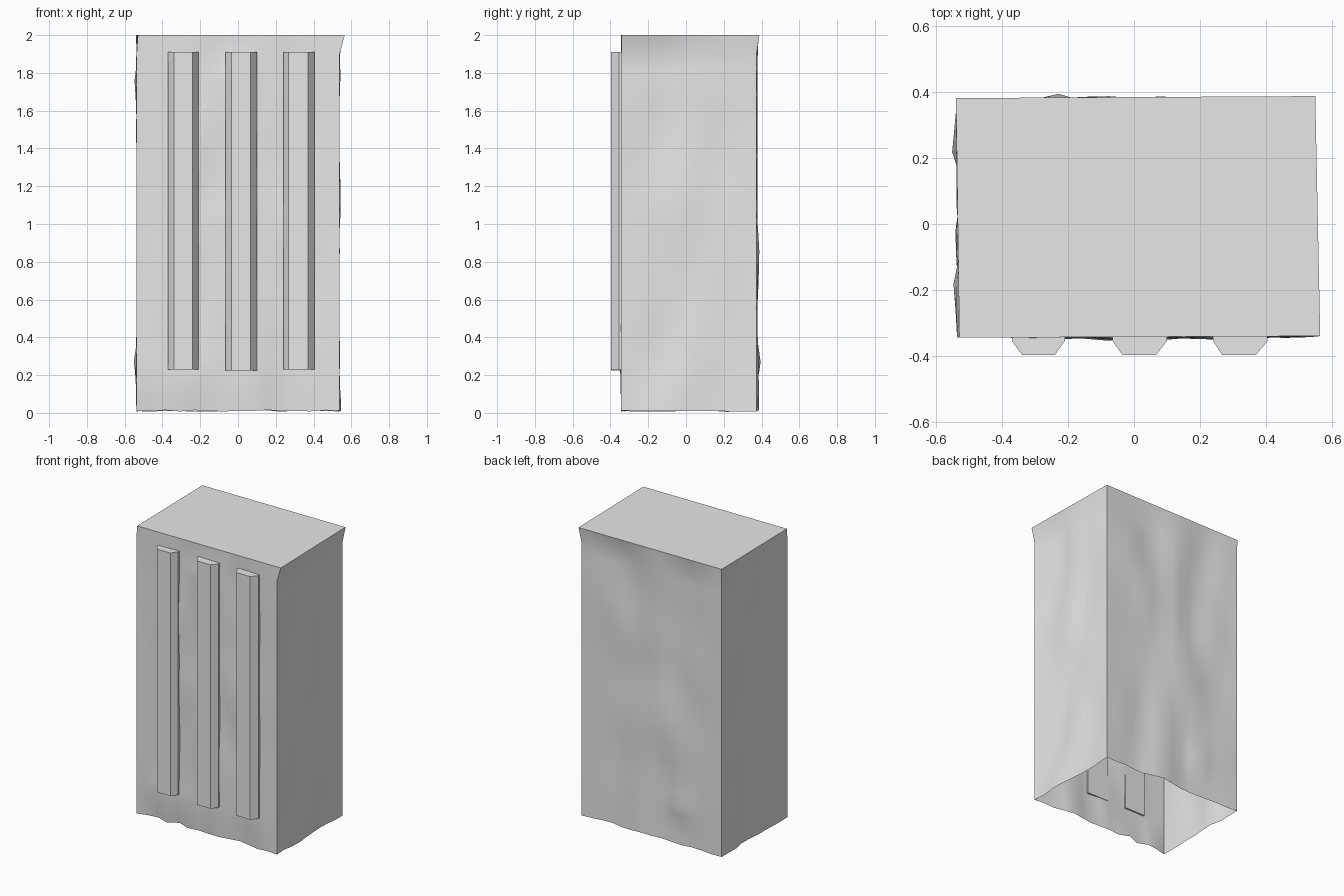
import bpy, bmesh, math
from mathutils import Vector, noise

if "Cube" in bpy.data.objects:
    bpy.data.objects.remove(bpy.data.objects["Cube"])

stone = bpy.data.materials.new("light grey stone")
stone.diffuse_color = (0.8, 0.8, 0.8, 1)
stone.use_nodes = True
stone.node_tree.nodes["Principled BSDF"].inputs["Base Color"].default_value = stone.diffuse_color


def finish(name, bm, smooth):
    me = bpy.data.meshes.new(name)
    bm.to_mesh(me)
    bm.free()
    me.materials.append(stone)
    ob = bpy.data.objects.new(name, me)
    bpy.context.collection.objects.link(ob)
    if smooth:
        bpy.ops.object.select_all(action='DESELECT')
        ob.select_set(True)
        bpy.context.view_layer.objects.active = ob
        bpy.ops.object.shade_smooth_by_angle(angle=math.radians(40))
    return ob


# Corner outlines, counter-clockwise from front left
TOP = [(-.53, -.345), (.565, -.34), (.55, .388), (-.54, .382)]
WALL = [(-.537, -.343), (.538, -.343), (.538, .374), (-.537, .378)]
NORMAL = [(0, -1), (1, 0), (0, 1), (-1, 0)]
STEPS = [14, 9, 14, 9]
ROWS = [0.012, .07, .14, .22, .27, .36] + [.36 + .1 * i for i in range(1, 15)] + [1.82, 1.9]
# Local outward knobs: side, coordinate along the side's axis, z, height
KNOBS = [(2, -.22, .27, .024), (3, .22, .27, .024), (3, -.16, 1.75, .018),
         (3, -.31, 1.1, .008), (0, .0, 1.8, .03), (0, -.09, 1.0, .015)]


def wall_offset(side, t, along, z):
    """Shallow rumples, fading out at the vertical corners."""
    fade = min(1, 5 * min(t, 1 - t))
    n = noise.noise(Vector((along * 5.5 + side * 17, z * 2.3, side * 7.3)))
    d = 0.022 * n - (0.006 if side else 0.002)
    if side == 0 and z < .2:                       # ragged front foot
        d -= (1 - z / .2) * .05 * abs(noise.noise(Vector((along * 8, 3.3, 1.7)))) * 1.6
    d *= fade
    for s, a, kz, h in KNOBS:
        if s == side:
            d += h * math.exp(-((along - a) / .06) ** 2 - ((z - kz) / .09) ** 2)
    return d


# Rumpled hollow block with an open bottom
bm = bmesh.new()
rings = []
for z in ROWS:
    ring = []
    for s in range(4):
        a, b = Vector(WALL[s]), Vector(WALL[(s + 1) % 4])
        for i in range(STEPS[s]):
            t = i / STEPS[s]
            p = a.lerp(b, t)
            if i:
                p = p + Vector(NORMAL[s]) * wall_offset(s, t, p.x if s % 2 == 0 else p.y, z)
            dz = .01 * noise.noise(Vector((p.x * 7, p.y * 7, 5))) if z < .05 else 0
            ring.append(bm.verts.new((p.x, p.y, z + dz)))
    rings.append(ring)
ring = []
for s in range(4):
    a, b = Vector(TOP[s]), Vector(TOP[(s + 1) % 4])
    for i in range(STEPS[s]):
        p = a.lerp(b, i / STEPS[s])
        ring.append(bm.verts.new((p.x, p.y, 2)))
rings.append(ring)
for lo, hi in zip(rings, rings[1:]):
    n = len(lo)
    for i in range(n):
        j = (i + 1) % n
        bm.faces.new((lo[i], lo[j], hi[j], hi[i]))
bm.faces.new(rings[-1])                            # flat top
finish("rumpled_block", bm, True)


# Three bevelled upright bars on the front
def bar(name, x0, x1, f0, f1, zb):
    bm = bmesh.new()
    prof = [(x0, -.335), (x0, -.355), (f0, -.397), (f1, -.397), (x1, -.355), (x1, -.335)]
    lo = [bm.verts.new((x, y, zb)) for x, y in prof]
    hi = [bm.verts.new((x, y, 1.91)) for x, y in prof]
    for i in range(6):
        j = (i + 1) % 6
        bm.faces.new((lo[i], lo[j], hi[j], hi[i]))
    bm.faces.new(hi)
    bm.faces.new(lo[::-1])
    finish(name, bm, False)


bar("left_bar", -.37, -.21, -.34, -.24, .23)
bar("middle_bar", -.065, .1, -.035, .067, .225)
bar("right_bar", .24, .405, .267, .37, .23)
